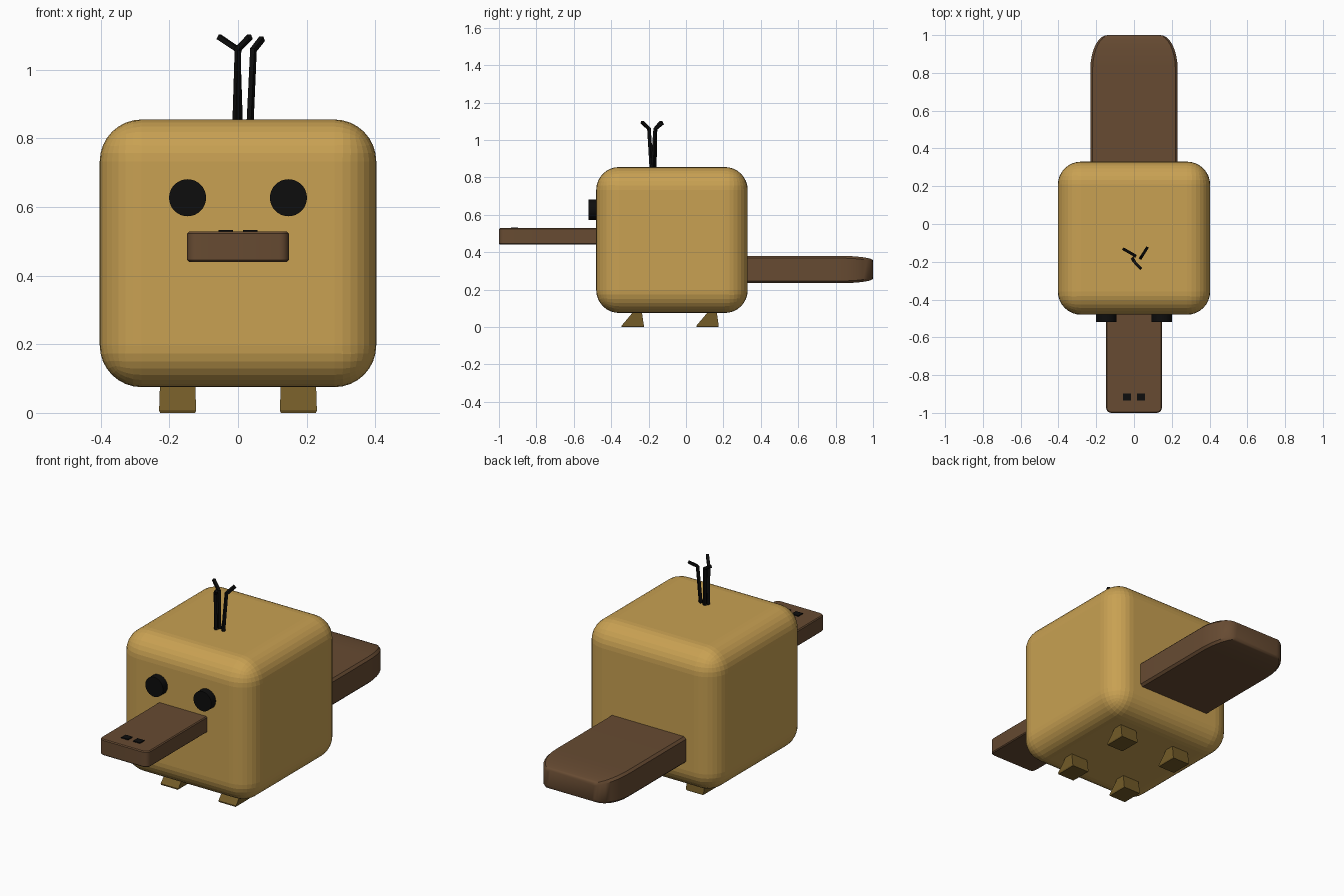
import bpy, bmesh, math
from mathutils import Vector

if "Cube" in bpy.data.objects:
    bpy.data.objects.remove(bpy.data.objects["Cube"])


def material(name, rgb):
    m = bpy.data.materials.new(name)
    m.diffuse_color = (*rgb, 1)
    m.use_nodes = True
    m.node_tree.nodes["Principled BSDF"].inputs["Base Color"].default_value = m.diffuse_color
    return m


GOLD = material("golden_tan", (0.58, 0.355, 0.085))
BROWN = material("brown", (0.135, 0.07, 0.032))
OLIVE = material("olive_brown", (0.17, 0.105, 0.021))
BLACK = material("black", (0.004, 0.004, 0.004))


def finish(name, bm, mat, smooth=None):
    bmesh.ops.recalc_face_normals(bm, faces=bm.faces)
    me = bpy.data.meshes.new(name)
    bm.to_mesh(me)
    bm.free()
    me.materials.append(mat)
    ob = bpy.data.objects.new(name, me)
    bpy.context.collection.objects.link(ob)
    if smooth:
        bpy.ops.object.select_all(action='DESELECT')
        ob.select_set(True)
        bpy.context.view_layer.objects.active = ob
        bpy.ops.object.shade_smooth_by_angle(angle=math.radians(smooth))
    return ob


def box_bm(lo, hi):
    bm = bmesh.new()
    bmesh.ops.create_cube(bm, size=1)
    for v in bm.verts:
        v.co = [lo[i] + (v.co[i] + 0.5) * (hi[i] - lo[i]) for i in range(3)]
    return bm


def loft(name, rings, mat, smooth=None):
    """Skin a list of matching closed rings and cap both ends."""
    bm = bmesh.new()
    rs = [[bm.verts.new(p) for p in r] for r in rings]
    n = len(rs[0])
    for a, b in zip(rs, rs[1:]):
        for i in range(n):
            j = (i + 1) % n
            bm.faces.new((a[i], a[j], b[j], b[i]))
    bm.faces.new(rs[0])
    bm.faces.new(rs[-1])
    return finish(name, bm, mat, smooth)


# Body: cube with generously rounded edges
bm = box_bm((-0.403, -0.48, 0.075), (0.403, 0.33, 0.855))
bmesh.ops.bevel(bm, geom=bm.edges[:], offset=0.122, segments=8,
                profile=0.5, affect='EDGES')
finish("body", bm, GOLD)

# Bill: flat slab with softened front corners
bm = box_bm((-0.148, -1.0, 0.44), (0.148, -0.44, 0.528))
corners = [e for e in bm.edges if all(v.co.y < -0.9 for v in e.verts)
           and abs(e.verts[0].co.z - e.verts[1].co.z) > 0.01]
bmesh.ops.bevel(bm, geom=corners, offset=0.028, segments=4,
                profile=0.5, affect='EDGES')
rims = [e for e in bm.edges if abs(e.verts[0].co.z - e.verts[1].co.z) < 0.001
        and min(v.co.y for v in e.verts) < -0.9]
bmesh.ops.bevel(bm, geom=rims, offset=0.005, segments=1, affect='EDGES')
finish("bill", bm, BROWN, 30)

# Tail: paddle whose end narrows and thins along an elliptical curve
rings = []
for y, t in [(0.30, 0)] + [(0.82 + 0.18 * math.sin(a), a)
                           for a in [k * math.pi / 16 for k in range(9)]]:
    c = math.cos(t)
    w, h = 0.14 + 0.091 * c, 0.048 + 0.025 * c
    e = 0.012
    rings.append([(x, y, 0.307 + z) for x, z in (
        (-w, -h + e), (-w + e, -h), (w - e, -h), (w, -h + e),
        (w, h - e), (w - e, h), (-w + e, h), (-w, h - e))])
loft("tail", rings, BROWN, 35)

for side, s in (("left", 1), ("right", -1)):
    # Eye: short disc on the front of the body
    bm = bmesh.new()
    bmesh.ops.create_cone(bm, cap_ends=True, segments=32, radius1=0.054,
                          radius2=0.054, depth=0.06)
    for v in bm.verts:
        v.co = (s * 0.147 + v.co.x, -0.49 + v.co.z, 0.627 + v.co.y)
    finish("eye_" + side, bm, BLACK, 40)

    # Nostril: thin plate on the bill
    x = s * 0.036
    finish("nostril_" + side, box_bm((x - 0.021, -0.935, 0.525),
                                     (x + 0.021, -0.897, 0.533)), BLACK)

    # Feet: wedges with toes pointing forward
    for end, y in (("front", -0.345), ("back", 0.055)):
        x = s * 0.176
        rings = []
        for z, y0, y1, w in ((0.0, 0.0, 0.12, 0.051), (0.006, 0.0, 0.12, 0.054),
                             (0.095, 0.075, 0.107, 0.051)):
            rings.append([(x - w, y + y0, z), (x + w, y + y0, z),
                          (x + w, y + y1, z), (x - w, y + y1, z)])
        loft(f"{end}_foot_{side}", rings, OLIVE)

# Hair tufts: three thin square strands, bent outward near the tip
strands = [((0.004, -0.168, 0.84), (-0.002, -0.163, 1.06), (-0.056, -0.132, 1.096)),
           ((0.035, -0.180, 0.84), (0.045, -0.165, 1.058), (0.070, -0.125, 1.09)),
           ((-0.006, -0.184, 0.84), (0.0, -0.198, 1.06), (0.035, -0.236, 1.096))]
for i, pts in enumerate(strands):
    p = [Vector(q) for q in pts]
    out = Vector((p[2].x - p[1].x, p[2].y - p[1].y, 0)).normalized()
    across = Vector((-out.y, out.x, 0))
    up = Vector((0, 0, 1))
    bend = (out * 0.8 - up * 0.6)
    tip = (out * 0.5 - up * 0.85)
    rings = []
    for q, d in zip(p, (out, bend, tip)):
        rings.append([q + (d * a + across * b) * 0.0075
                      for a, b in ((-1, -1), (1, -1), (1, 1), (-1, 1))])
    loft(f"hair_{i + 1}", rings, BLACK)
